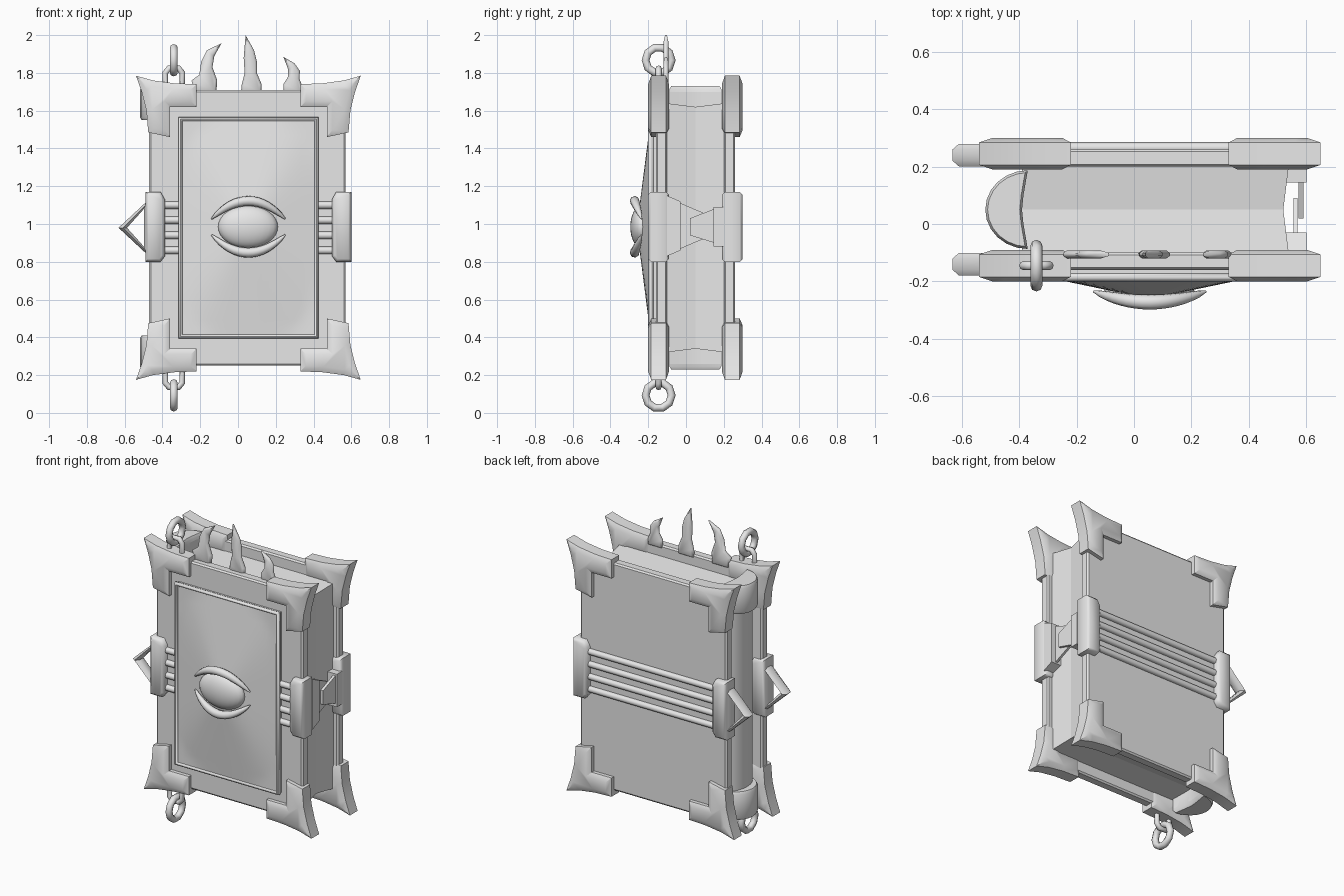
import bpy, bmesh, math
from mathutils import Vector

cube = bpy.data.objects.get("Cube")
if cube:
    bpy.data.objects.remove(cube, do_unlink=True)

CENTRE = Vector((0.055, 0.05, 0.98))   # mirror centre of the book

grey = bpy.data.materials.new("plain grey")
grey.use_nodes = True
grey.diffuse_color = (0.8, 0.8, 0.8, 1)
for node in grey.node_tree.nodes:
    if node.type == 'BSDF_PRINCIPLED':
        node.inputs["Base Color"].default_value = (0.8, 0.8, 0.8, 1)


def finish(name, data, mirror="", angle=40):
    """Place, mirror, turn into a mesh, shade and colour one part."""
    obj = bpy.data.objects.new(name, data)
    bpy.context.scene.collection.objects.link(obj)
    obj.location = CENTRE
    if mirror:
        mod = obj.modifiers.new("mirror", 'MIRROR')
        mod.use_axis = ["x" in mirror, "y" in mirror, "z" in mirror]
        mod.use_mirror_merge = False
    for other in bpy.context.selected_objects:
        other.select_set(False)
    obj.select_set(True)
    bpy.context.view_layer.objects.active = obj
    bpy.ops.object.convert(target='MESH')
    obj = bpy.context.view_layer.objects.active
    bpy.ops.object.shade_smooth_by_angle(angle=math.radians(angle))
    obj.data.materials.clear()
    obj.data.materials.append(grey)
    return obj


def from_bmesh(name, bm, mirror="", angle=40):
    for v in bm.verts:
        v.co -= CENTRE
    mesh = bpy.data.meshes.new(name)
    bm.to_mesh(mesh)
    bm.free()
    return finish(name, mesh, mirror, angle)


def prism(name, outline, axis, lo, hi, inset=0, rise=0, mirror="", angle=40, tweak=None):
    """Extrude an outline along an axis, with optional chamfered ends."""
    def place(p, d):
        return {"x": (d, p[0], p[1]), "y": (p[0], d, p[1]), "z": (p[0], p[1], d)}[axis]
    bm = bmesh.new()
    a = [bm.verts.new(place(p, lo + rise)) for p in outline]
    b = [bm.verts.new(place(p, hi - rise)) for p in outline]
    caps = [bm.faces.new(a), bm.faces.new(b)]
    for i in range(len(a)):
        j = (i + 1) % len(a)
        bm.faces.new((a[i], a[j], b[j], b[i]))
    bmesh.ops.recalc_face_normals(bm, faces=bm.faces[:])
    if inset:
        bmesh.ops.inset_individual(bm, faces=caps, thickness=inset, depth=rise,
                                   use_even_offset=True)
    if tweak:
        for v in bm.verts:
            tweak(v.co)
    return from_bmesh(name, bm, mirror, angle)


def rect(x0, x1, z0, z1):
    return [(x0, z0), (x1, z0), (x1, z1), (x0, z1)]


def tube(name, points, radius, closed=False, mirror="", radii=None, sides=2, angle=50):
    curve = bpy.data.curves.new(name, 'CURVE')
    curve.dimensions = '3D'
    curve.bevel_depth = radius
    curve.bevel_resolution = sides
    curve.use_fill_caps = True
    spline = curve.splines.new('POLY')
    spline.points.add(len(points) - 1)
    spline.use_cyclic_u = closed
    for i, p in enumerate(points):
        spline.points[i].co = (*(Vector(p) - CENTRE), 1)
        spline.points[i].radius = radii[i] if radii else 1
    return finish(name, curve, mirror, angle)


# Covers
prism("covers", rect(-0.47, 0.57, 0.25, 1.71), "y", -0.16, -0.10, 0.01, 0.008, "y", 20)


# Pages, with a shallow crease along the middle
def crease(co):
    if co.y > 0 and co.x > 0:
        co.x -= 0.02


prism("pages", [(-0.11, 0.32), (0.05, 0.34), (0.05, 1.62), (-0.11, 1.64)], "x",
      -0.39, 0.54, mirror="y", angle=5, tweak=crease)


# Rounded spine and its end caps
def crescent(depth):
    arc = [math.radians(-90 + 15 * i) for i in range(13)]
    pts = [(-0.37 - depth * math.cos(a), 0.05 + 0.137 * math.sin(a)) for a in arc]
    return pts + [(-0.385, 0.10), (-0.39, 0.05), (-0.385, 0.0)]


prism("spine", crescent(0.10), "z", 0.26, 1.70)
prism("spine_caps", crescent(0.148), "z", 1.55, 1.73, 0.008, 0.015, "z", 50)

# Pointed corner guards
corner = [(-0.54, 1.785), (-0.45, 1.76), (-0.34, 1.745), (-0.22, 1.74), (-0.22, 1.62),
          (-0.36, 1.62), (-0.36, 1.46), (-0.475, 1.485), (-0.485, 1.60), (-0.51, 1.70)]
prism("corner_guards", corner, "y", -0.20, -0.09, 0.03, 0.016, "xyz", 35)

# Side clasps and the rods between them
clasp = [(-0.49, 0.80), (-0.41, 0.80), (-0.387, 0.83), (-0.387, 1.13), (-0.41, 1.17), (-0.49, 1.17)]
prism("side_clasps", clasp, "y", -0.20, -0.09, 0.015, 0.015, "xy", 50)
for i in range(4):
    z = 0.86 + 0.08 * i
    tube("rod_%d" % (i + 1), [(-0.42, -0.165, z), (0.53, -0.165, z)], 0.02, mirror="y")

# Triangular rings on the spine side, wider than they are thick
rings = tube("triangle_rings", [(-0.61, -0.14, 0.98), (-0.49, -0.14, 1.10), (-0.49, -0.14, 0.86)],
             0.026, True, "y", sides=1)
for v in rings.data.vertices:
    mid = math.copysign(0.19, v.co.y)
    v.co.y = mid + (v.co.y - mid) * 1.5

# Latch on the page side
prism("front_latch_block", [(-0.10, 0.83), (-0.03, 0.86), (-0.03, 1.12), (-0.10, 1.15)],
      "x", 0.53, 0.60)
prism("front_latch_plate", [(-0.04, 0.865), (0.09, 0.92), (0.09, 1.06), (-0.04, 1.115)],
      "x", 0.555, 0.57)
prism("back_latch_block", rect(0.145, 0.20, 0.88, 1.09), "x", 0.53, 0.60)
prism("back_latch_plate", [(0.15, 0.90), (0.02, 0.94), (0.02, 1.03), (0.15, 1.08)],
      "x", 0.573, 0.59)

# Framed front panel, rising towards the eye
prism("panel_base", rect(-0.31, 0.42, 0.40, 1.56), "y", -0.187, -0.15)
frame = [(-0.305, 0.405), (0.415, 0.405), (0.415, 1.555), (-0.305, 1.555)]
tube("panel_frame", [(x, -0.185, z) for x, z in frame], 0.015, True)
bm = bmesh.new()
bmesh.ops.create_grid(bm, x_segments=20, y_segments=28, size=1)
for v in bm.verts:
    u, w = v.co.x, v.co.y
    r = min(1, (abs(u) ** 4 + abs(w) ** 4) ** 0.25)
    v.co = (0.055 + 0.35 * u, -0.188 - 0.073 * (1 - r), 0.98 + 0.57 * w)
from_bmesh("domed_panel", bm)

# Eye and lids
bm = bmesh.new()
bmesh.ops.create_uvsphere(bm, u_segments=24, v_segments=16, radius=1)
for v in bm.verts:
    v.co = (0.053 + 0.158 * v.co.x, -0.235 + 0.06 * v.co.y, 0.985 + 0.112 * v.co.z)
from_bmesh("eyeball", bm)
steps = [i / 8 - 1 for i in range(17)]
for name, side in (("upper_lid", 1), ("lower_lid", -1)):
    path = [(0.055 + 0.195 * t, -0.235 - 0.037 * (1 - t * t),
             0.985 + side * (0.042 + 0.095 * (1 - t * t))) for t in steps]
    tube(name, path, 0.026, radii=[0.15 + 0.85 * (1 - t * t) ** 0.7 for t in steps])

# Chain links above and below the spine side
link = [(-0.385, 1.66), (-0.385, 1.80), (-0.365, 1.825), (-0.315, 1.825), (-0.295, 1.80), (-0.295, 1.66)]
tube("inner_links", [(x, -0.145, z) for x, z in link], 0.016, True, "z")
ring = [(2 * math.pi * i / 10) for i in range(10)]
tube("outer_links", [(-0.34, -0.145 + 0.069 * math.cos(a), 1.867 + 0.069 * math.sin(a)) for a in ring],
     0.021, True, "z")

# Curved horns on the top edge
horns = {
    "left_horn": [(0.24, 1.69), (0.24, 1.74), (0.265, 1.78), (0.265, 1.82), (0.24, 1.885),
                  (0.30, 1.85), (0.328, 1.81), (0.325, 1.77), (0.34, 1.73), (0.34, 1.69)],
    "middle_horn": [(0.015, 1.69), (0.02, 1.74), (0.035, 1.80), (0.03, 1.88), (0.04, 2.0),
                    (0.085, 1.92), (0.10, 1.86), (0.10, 1.80), (0.125, 1.74), (0.125, 1.69)],
    "right_horn": [(-0.23, 1.69), (-0.246, 1.76), (-0.205, 1.79), (-0.195, 1.86), (-0.165, 1.92),
                   (-0.087, 1.957), (-0.125, 1.89), (-0.135, 1.83), (-0.11, 1.76), (-0.115, 1.69)],
}
for name, outline in horns.items():
    prism(name, outline, "y", -0.12, -0.092, 0.012, 0.009, angle=60)
